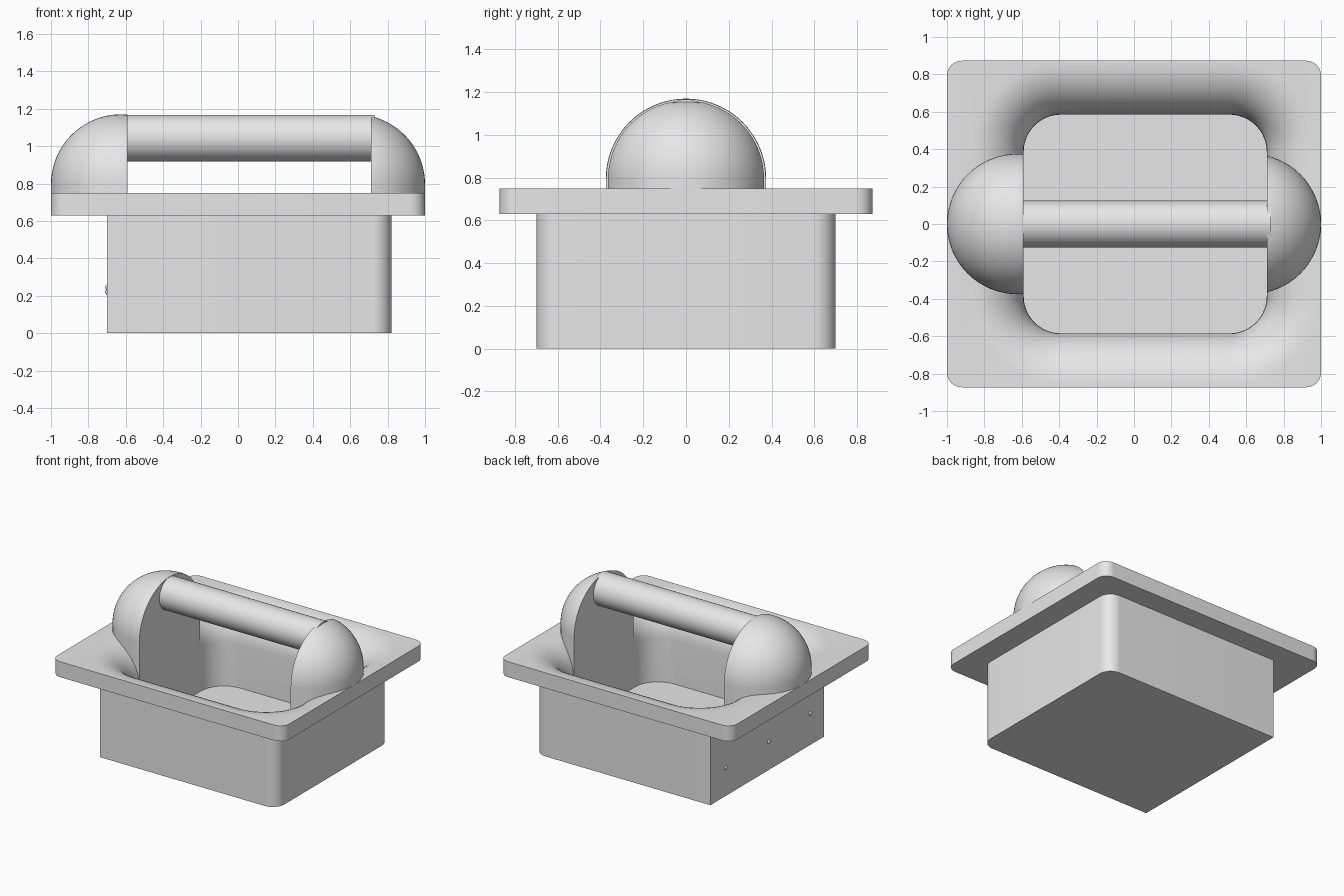
import bpy, bmesh, math
from mathutils import Vector

if "Cube" in bpy.data.objects:
    bpy.data.objects.remove(bpy.data.objects["Cube"])

grey = bpy.data.materials.new("plain_grey")
grey.use_nodes = True
grey.diffuse_color = (0.8, 0.8, 0.8, 1)
grey.node_tree.nodes["Principled BSDF"].inputs["Base Color"].default_value = (0.8, 0.8, 0.8, 1)

PLATE_BOTTOM, PLATE_TOP = 0.63, 0.75
POCKET = (-0.59, 0.71, -0.585, 0.585)   # x min, x max, y min, y max
FLOOR, LIP, CORNER = 0.13, 0.28, 0.2
STEPS = 12


def finish(bm, name):
    bmesh.ops.recalc_face_normals(bm, faces=bm.faces)
    mesh = bpy.data.meshes.new(name)
    bm.to_mesh(mesh)
    bm.free()
    mesh.materials.append(grey)
    obj = bpy.data.objects.new(name, mesh)
    bpy.context.collection.objects.link(obj)
    bpy.ops.object.select_all(action='DESELECT')
    obj.select_set(True)
    bpy.context.view_layer.objects.active = obj
    bpy.ops.object.shade_smooth_by_angle(angle=math.radians(30))
    return obj


def rounded_loop(bm, rect, radii, z):
    """Ring of vertices round a rectangle; radii = (right side, left side)."""
    x0, x1, y0, y1 = rect
    verts = []
    corners = ((x1, y1, 1, 1), (x0, y1, -1, 1), (x0, y0, -1, -1), (x1, y0, 1, -1))
    for q, (x, y, sx, sy) in enumerate(corners):
        r = radii[0] if sx > 0 else radii[1]
        for i in range(STEPS + 1):
            a = (q + i / STEPS) * math.pi / 2
            verts.append(bm.verts.new((x - sx * r + r * math.cos(a),
                                       y - sy * r + r * math.sin(a), z)))
    return verts


def grown(rect, d):
    return (rect[0] - d, rect[1] + d, rect[2] - d, rect[3] + d)


# Body: outer box, flange plate, rounded lip and pocket in one skin
bm = bmesh.new()
box, plate = (-0.7, 0.82, -0.7, 0.7), (-1, 1, -0.873, 0.873)
loops = [rounded_loop(bm, box, (0.1, 0), 0),
         rounded_loop(bm, box, (0.1, 0), PLATE_BOTTOM),
         rounded_loop(bm, plate, (0.08, 0.08), PLATE_BOTTOM),
         rounded_loop(bm, plate, (0.08, 0.08), PLATE_TOP)]
for i in range(STEPS + 1):
    a = i / STEPS * math.pi / 2
    d = LIP * (1 - math.sin(a))
    loops.append(rounded_loop(bm, grown(POCKET, d), (CORNER + d,) * 2,
                              PLATE_TOP - LIP * (1 - math.cos(a))))
loops.append(rounded_loop(bm, POCKET, (CORNER, CORNER), FLOOR))
for low, high in zip(loops, loops[1:]):
    for i in range(len(low)):
        j = (i + 1) % len(low)
        bm.faces.new((low[i], low[j], high[j], high[i]))
bm.faces.new(loops[0])
bm.faces.new(loops[-1])
bmesh.ops.remove_doubles(bm, verts=bm.verts, dist=0.0001)
bmesh.ops.dissolve_degenerate(bm, edges=bm.edges, dist=0.0001)
finish(bm, "housing")


# Domed handle mounts, cut flush with the pocket wall
def mount(name, side, bottom, top_dome, outer=None):
    r, cx, cz = 0.375, side * 0.625, 0.795
    wall = POCKET[1] if side > 0 else POCKET[0]
    bm = bmesh.new()
    if top_dome:
        profile = [(r * math.cos(t), cz + r * math.sin(t))
                   for t in (i / 20 * math.pi / 2 for i in range(21))]
    else:
        profile = [(r, 0.7), (0, 0.7)]
    profile = [(0, bottom), (r, bottom)] + profile
    pts = [bm.verts.new((cx + x, 0, z)) for x, z in profile]
    edges = [bm.edges.new(p) for p in zip(pts, pts[1:])]
    bmesh.ops.spin(bm, geom=pts + edges, cent=(cx, 0, 0), axis=(0, 0, 1),
                   angle=2 * math.pi, steps=64)
    bmesh.ops.remove_doubles(bm, verts=bm.verts, dist=0.0001)
    bmesh.ops.recalc_face_normals(bm, faces=bm.faces)
    cuts = [(wall, -side)]
    if outer:
        cuts.append((wall + side * outer, side))
    for x, direction in cuts:
        geom = bm.verts[:] + bm.edges[:] + bm.faces[:]
        cut = bmesh.ops.bisect_plane(bm, geom=geom, plane_co=(x, 0, 0),
                                     plane_no=(direction, 0, 0), clear_outer=True)
        rim = [e for e in cut["geom_cut"] if isinstance(e, bmesh.types.BMEdge)]
        bmesh.ops.contextual_create(bm, geom=rim)
    finish(bm, name)


for label, side in (("left", 1), ("right", -1)):
    mount(label + "_handle_mount", side, 0.65, True)
    mount(label + "_mount_root", side, 0.44, False, 0.06)

# Grip bar between the mounts
bpy.ops.mesh.primitive_cylinder_add(vertices=64, radius=0.125, depth=1.34,
                                    location=(0.06, 0, 1.042),
                                    rotation=(0, math.pi / 2, 0))
bar = bpy.context.object
bar.name = "grip_bar"
bar.data.materials.append(grey)
bpy.ops.object.shade_smooth_by_angle(angle=math.radians(30))

# Small studs on the side wall
for i, (y, z) in enumerate(((0.51, 0.22), (-0.02, 0.22), (-0.53, 0.245))):
    bpy.ops.mesh.primitive_uv_sphere_add(segments=16, ring_count=10, radius=0.02,
                                         location=(-0.69, y, z))
    stud = bpy.context.object
    stud.name = "side_stud_%d" % (i + 1)
    stud.data.materials.append(grey)
    bpy.ops.object.shade_smooth()
